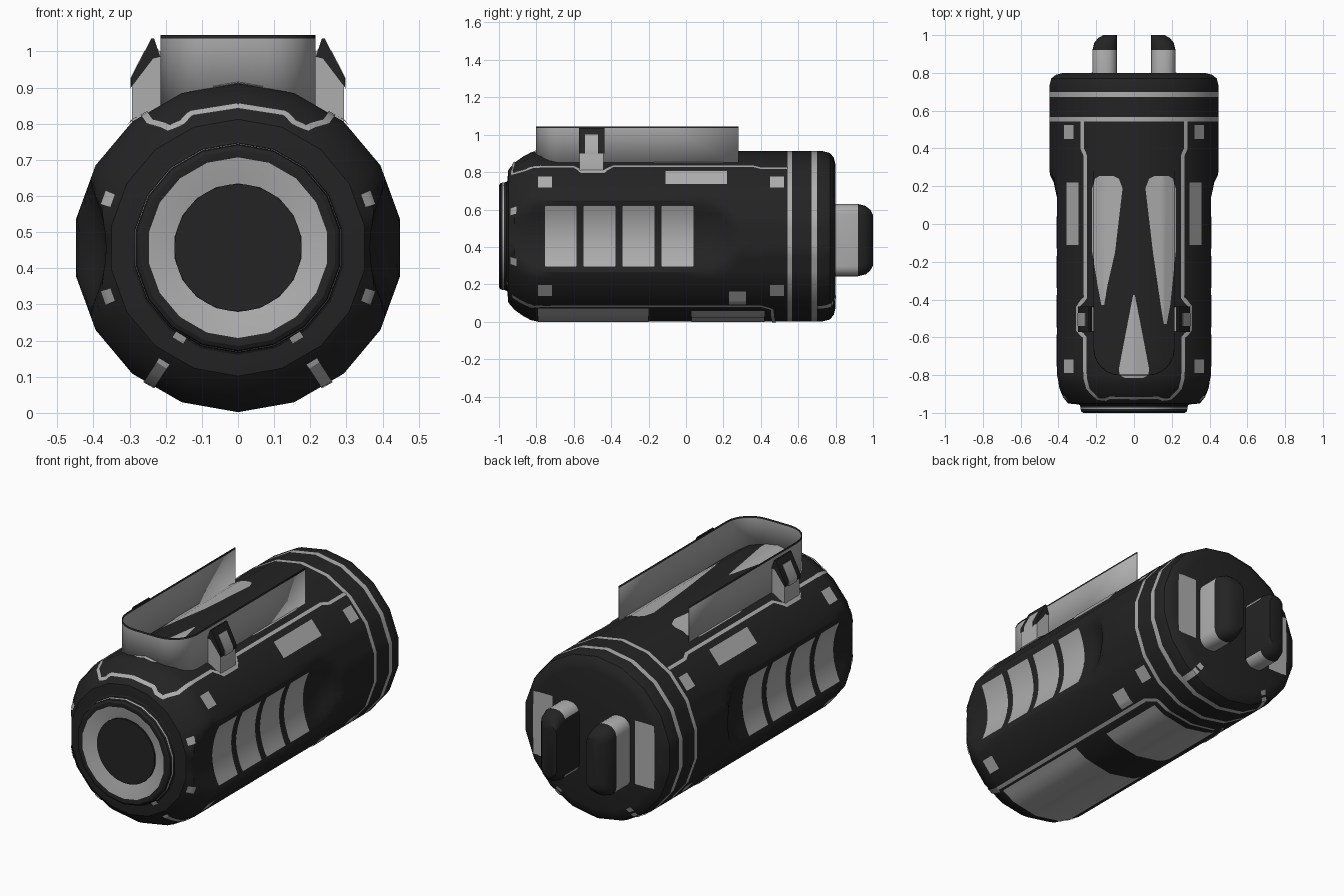
import bpy, bmesh
from math import sin, cos, radians, degrees, asin, pi
from mathutils import Vector

old = bpy.data.objects.get("Cube")
if old:
    bpy.data.objects.remove(old, do_unlink=True)

AXIS_Z = 0.457
R = 0.455
CENTRE = Vector((0, 0, AXIS_Z))


def material(name, v):
    m = bpy.data.materials.new(name)
    m.use_nodes = True
    m.diffuse_color = (v, v, v, 1)
    m.node_tree.nodes["Principled BSDF"].inputs["Base Color"].default_value = (v, v, v, 1)
    return m


DARK, LIGHT = 0, 1
MATS = [material("charcoal black", 0.017), material("light grey", 0.42)]


def make(name, verts, faces, rule, outward=False, angle=30):
    """Mesh object; rule(centre, normal) gives the material slot."""
    me = bpy.data.meshes.new(name)
    me.from_pydata([tuple(v) for v in verts], [], faces)
    for m in MATS:
        me.materials.append(m)
    bm = bmesh.new()
    bm.from_mesh(me)
    bmesh.ops.remove_doubles(bm, verts=bm.verts, dist=0.00005)
    if outward:
        bm.normal_update()
        for f in bm.faces:
            if f.normal.dot(f.calc_center_median() - CENTRE) < 0:
                f.normal_flip()
    else:
        bmesh.ops.recalc_face_normals(bm, faces=bm.faces)
    bm.normal_update()
    for f in bm.faces:
        f.material_index = rule(f.calc_center_median(), f.normal)
    bm.to_mesh(me)
    bm.free()
    ob = bpy.data.objects.new(name, me)
    bpy.context.collection.objects.link(ob)
    bpy.ops.object.select_all(action='DESELECT')
    ob.select_set(True)
    bpy.context.view_layer.objects.active = ob
    bpy.ops.object.shade_smooth_by_angle(angle=radians(angle))
    return ob


def loft(name, rows, rule, closed=False, caps=False, **kw):
    n = len(rows[0])
    verts = [p for row in rows for p in row]
    faces = [(i * n + j, i * n + (j + 1) % n, (i + 1) * n + (j + 1) % n, (i + 1) * n + j)
             for i in range(len(rows) - 1) for j in range(n if closed else n - 1)]
    if caps:
        faces += [tuple(range(n)), tuple(range(len(verts) - n, len(verts)))]
    return make(name, verts, faces, rule, **kw)


def always(k):
    return lambda c, n: k


def lerp(a, b, t):
    return a + (b - a) * t


# Body outline: (y, radius)
PROFILE = [(-.957, .28), (-.95, .355), (-.917, .393), (-.87, .427), (-.83, .448), (-.8, R),
           (.73, R), (.77, .445), (.79, .42), (.8, .38)]


def radius(y):
    for (y0, r0), (y1, r1) in zip(PROFILE, PROFILE[1:]):
        if y <= y1:
            return lerp(r0, r1, max(0, (y - y0) / (y1 - y0)))
    return PROFILE[-1][1]


def ring_point(a, r, y):
    """Point on the 18-sided section, with the side grip hollows."""
    rr = r * cos(radians(10)) / cos(radians(a % 20 - 10))
    x, dz = rr * sin(radians(a)), rr * cos(radians(a))
    ramp = max(0, (y - .1) / .18)
    limit = .365 + .047 * (dz / .18) ** 2 + .09 * ramp ** 2
    return Vector((max(-limit, min(limit, x)), y, AXIS_Z + dz))


def surf(a, y):
    return ring_point(a, radius(y), y)


def normal(a, y):
    n = (surf(a + 1, y) - surf(a - 1, y)).cross(surf(a, y + .004) - surf(a, y - .004)).normalized()
    return n if n.dot(surf(a, y) - CENTRE) > 0 else -n


# Body with two inlaid bands
angles = [a for a in range(0, 360, 5) if a % 20 == 0 or 60 <= a <= 120 or 240 <= a <= 300]
ys = [-.7, -.4, -.1, .1, .14, .18, .22, .26, .3, .543, .566, .672, .7]
rows = sorted(PROFILE + [(y, R) for y in ys])
rows = [(-.957, 0)] + rows + [(.8, 0)]
loft("body", [[ring_point(a, r, y) for a in angles] for y, r in rows],
     lambda c, n: LIGHT if .543 < c.y < .566 or .672 < c.y < .7 else DARK, closed=True)

# Nose ring with a recessed reflector
nose = [(-.95, .305), (-.96, .29), (-.972, .288), (-.98, .287), (-.992, .284), (-1, .272),
        (-1, .25), (-.968, .178), (-.968, 0)]
loft("nose_ring", [[ring_point(a, r, y) for a in range(0, 360, 20)] for y, r in nose],
     lambda c, n: LIGHT if (c - CENTRE).xz.length < .249 and c.y < -.97
     or -.98 < c.y < -.972 and n.y > -.5 else DARK, closed=True)
loft("lens", [[Vector((r * sin(t * pi / 24), y, AXIS_Z + r * cos(t * pi / 24))) for t in range(48)]
              for y, r in [(-.96, .176), (-.976, .176), (-.976, 0)]], always(DARK), closed=True)


def patch(name, rows, lift=.004):
    """Plate lying on the body, from rows of (y, angle, angle)."""
    out = []
    for (y0, a0, b0), (y1, a1, b1) in zip(rows, rows[1:]):
        for k in range(7):
            t = k / 6
            y, a, b = lerp(y0, y1, t), lerp(a0, a1, t), lerp(b0, b1, t)
            cols = [lerp(a, b, j / 12) for j in range(13)]
            out.append([surf(c, y) + normal(c, y) * lift for c in cols])
    loft(name, out, always(LIGHT), outward=True)


def rect(name, y0, y1, a0, a1, **kw):
    patch(name, [(y0, a0, a1), (y1, a0, a1)], **kw)


def ribbon(name, path, width):
    """Narrow inlaid line following (angle, y) points over the body."""
    pts = []
    for (a0, y0), (a1, y1) in zip(path, path[1:]):
        n = max(4, int(abs(a1 - a0) / 2), int(abs(y1 - y0) / .05))
        pts += [(lerp(a0, a1, k / n), lerp(y0, y1, k / n)) for k in range(n)]
    pts.append(path[-1])
    pos = [surf(*p) for p in pts]
    out = []
    for i, p in enumerate(pts):
        tangent = pos[min(i + 1, len(pos) - 1)] - pos[max(i - 1, 0)]
        n = normal(*p)
        side = tangent.cross(n).normalized() * width / 2
        out.append([pos[i] - side + n * .005, pos[i] + side + n * .005])
    loft(name, out, always(LIGHT), outward=True)


for s, tag in ((1, "left"), (-1, "right")):
    # Inlaid lines
    ribbon(tag + "_upper_line",
           [(0, -.92), (s * 19, -.918), (s * 24, -.928), (s * 30, -.924), (s * 35, -.87), (s * 35, -.6),
            (s * 41, -.56), (s * 41, -.44), (s * 34.5, -.39), (s * 34.5, .36),
            (s * 37, .4), (s * 37, .545)], .021)
    ribbon(tag + "_front_strip", [(s * 147, -.956), (s * 147, -.81)], .034)
    ribbon(tag + "_lower_line", [(s * 146, -.81), (s * 145.5, .4), (s * 150, .46), (s * 180, .47)], .02)
    ribbon(tag + "_rear_strip", [(s * 147, .7), (s * 147, .798)], .034)
    # Grip pads in the side hollows
    for k in range(4):
        y = -.755 + k * .208
        rect(f"{tag}_grip_pad_{k + 1}", y, y + .17, s * 68, s * 112, lift=.006)
    # Small markers and panels
    for y in (-.79, .45):
        rect(tag + "_upper_marker", y, y + .073, s * 45, s * 55)
        rect(tag + "_lower_marker", y, y + .073, s * 125, s * 135)
    for a in (69.5, 110.5):
        rect(tag + "_front_marker", -.935, -.905, s * (a - 3), s * (a + 3))
    rect(tag + "_upper_panel", -.11, .22, s * 40, s * 52)
    rect(tag + "_lower_tab", .23, .32, s * 131, s * 143)

# Underside panels
rect("front_under_panel", -.79, -.2, 149, 211)
rect("rear_under_panel", .03, .42, 152, 208)


def drop(name, rows):
    patch(name, [(y, degrees(asin(a / .45)), degrees(asin(b / .45))) for y, a, b in rows])


# Tapered inlays under the clip
for s, tip, tag in ((1, -.53, "left"), (-1, -.43, "right")):
    drop(tag + "_top_inlay", [(y, s * a, s * b) for y, a, b in
         [(.255, .11, .18), (.24, .08, .205), (.19, .06, .22), (-.15, .1, .22),
          (tip + .1, .14, .19), (tip, .155, .17)]])
drop("front_top_inlay", [(-.375, -.004, .004), (-.5, -.028, .028), (-.77, -.08, .08),
                         (-.8, -.075, .075), (-.815, -.045, .045)])

# U-shaped clip wall with a dark rim
half = [(.213, .28), (.213, -.1)] + [
    (.213 - .14 * (1 - cos(radians(t))), -.66 - .14 * sin(radians(t))) for t in range(0, 91, 15)]
plan = half + [(-x, y) for x, y in reversed(half)]
clip = loft("clip_wall", [[(x, y, z) for x, y in plan] for z in (.845, 1.036, 1.045)],
            lambda c, n: DARK if c.z > 1.036 else LIGHT)
mod = clip.modifiers.new("thickness", 'SOLIDIFY')
mod.thickness = .004
mod.offset = 0


def prism(name, outline, y0, y1, k, s):
    loft(name, [[(s * x, y, z) for x, z in outline] for y in (y0, y1)],
         always(k), closed=True, caps=True)


def rounded_ring(s, y, inset):
    """Upright rounded rectangle, pulled in from its outer edge."""
    x0, x1, h = .09, .22 - inset, .193 - inset
    r = min(.055, (x1 - x0) * .45)
    pts = []
    for q, (cx, cz) in enumerate([(x1 - r, h - r), (x0 + r, h - r), (x0 + r, r - h), (x1 - r, r - h)]):
        for t in range(0, 91, 18):
            g = radians(q * 90 + t)
            pts.append(Vector((s * (cx + r * cos(g)), y, .436 + cz + r * sin(g))))
    return pts


for s, tag in ((1, "left"), (-1, "right")):
    # Hooks holding the clip
    prism(tag + "_hook", [(.21, .8), (.293, .8), (.293, .92), (.237, 1.02), (.215, 1)],
          -.57, -.44, LIGHT, s)
    prism(tag + "_hook_cap", [(.296, .9), (.296, .925), (.24, 1.035), (.232, 1.035), (.215, .985), (.235, .98)],
          -.573, -.437, DARK, s)
    prism(tag + "_hook_plate", [(.298, .895), (.298, .925), (.259, 1.002), (.25, 1)],
          -.54, -.47, LIGHT, s)
    # Rear lugs
    loft(tag + "_rear_lug", [rounded_ring(s, y, d) for y, d in
         [(.79, 0), (.92, 0), (.96, .01), (.985, .03), (1, .058)]],
         lambda c, n, s=s: LIGHT if c.y < .92 and n.x * s > -.95 else DARK, closed=True, caps=True)
    # Plates on the rear face
    loft(tag + "_rear_plate", [[(s * x, .803, z) for x in (.25, .37)] for z in (.28, .63)],
         always(LIGHT), outward=True)
